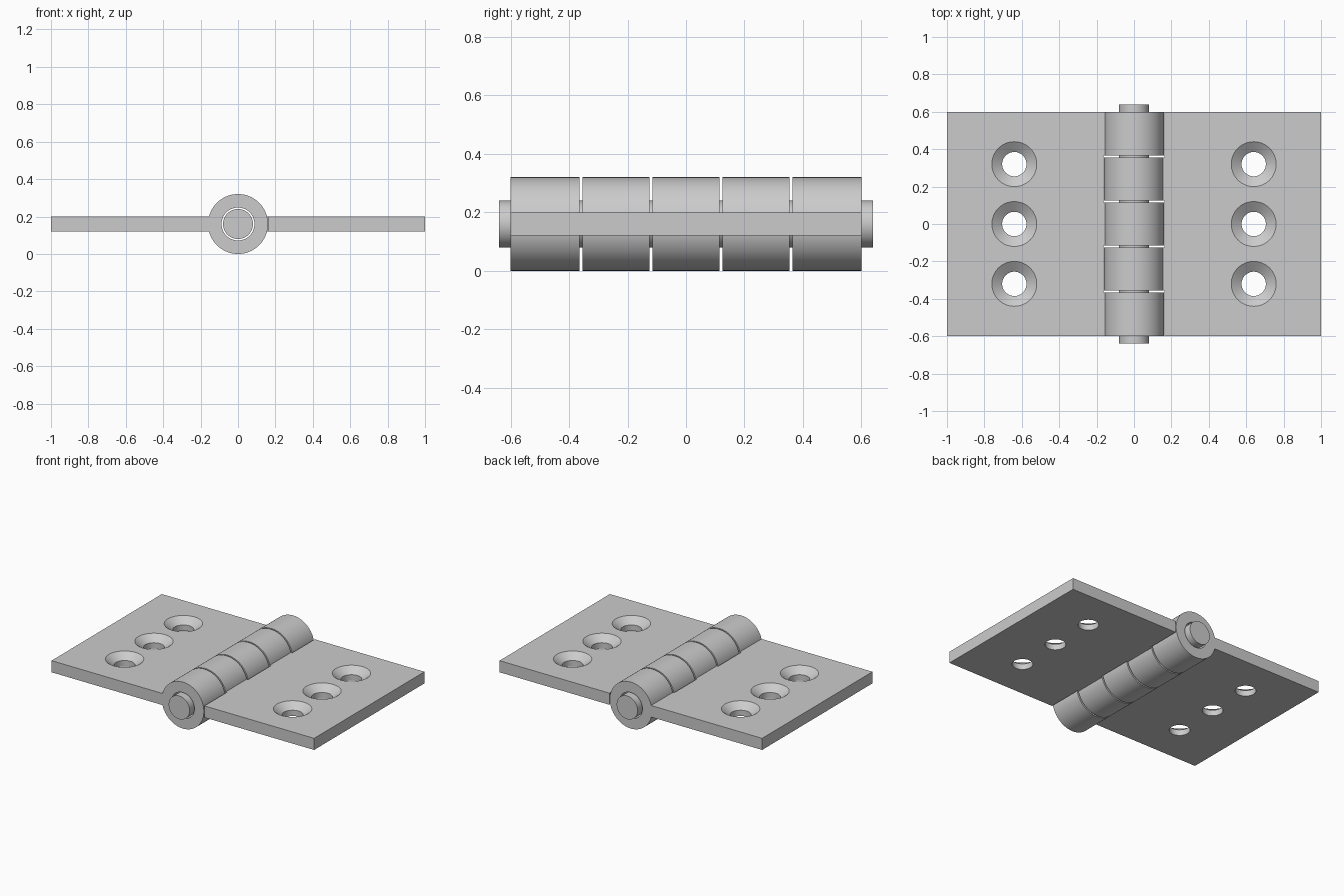
import bpy
import bmesh
import math
from mathutils import Matrix

cube = bpy.data.objects.get("Cube")
if cube:
    bpy.data.objects.remove(cube, do_unlink=True)

AXIS_Z = 0.16        # height of the pin axis
BARREL_R = 0.16
BORE_R = 0.088
PIN_R = 0.08
HALF_LEN = 0.6       # half the hinge length along y
KNUCKLES = 5
GAP = 0.005          # half the gap between knuckles
PLATE_Z = (0.12, 0.20)
SLOT_X = 0.164       # plate edge beside the other leaf's knuckles

steel = bpy.data.materials.new("steel_grey")
steel.use_nodes = True
grey = (0.6, 0.6, 0.6, 1)
steel.diffuse_color = grey
steel.node_tree.nodes["Principled BSDF"].inputs["Base Color"].default_value = grey


def make_object(name, bm):
    bmesh.ops.recalc_face_normals(bm, faces=bm.faces)
    mesh = bpy.data.meshes.new(name)
    bm.to_mesh(mesh)
    bm.free()
    mesh.materials.append(steel)
    obj = bpy.data.objects.new(name, mesh)
    bpy.context.scene.collection.objects.link(obj)
    return obj


def add_rod(bm, radius, y0, y1):
    """Cylinder along y on the pin axis."""
    place = (Matrix.Translation((0, (y0 + y1) / 2, AXIS_Z))
             @ Matrix.Rotation(math.pi / 2, 4, 'X'))
    bmesh.ops.create_cone(bm, cap_ends=True, segments=96, radius1=radius,
                          radius2=radius, depth=y1 - y0, matrix=place)


def add_lathe(bm, x, y, profile, segments=64):
    """Closed solid turned about a vertical line from (radius, z) pairs."""
    rings = []
    for r, z in profile:
        angles = [math.tau * i / segments for i in range(segments)]
        rings.append([bm.verts.new((x + r * math.cos(a), y + r * math.sin(a), z))
                      for a in angles])
    for low, high in zip(rings, rings[1:]):
        for i in range(segments):
            j = (i + 1) % segments
            bm.faces.new((low[i], low[j], high[j], high[i]))
    bm.faces.new(rings[0])
    bm.faces.new(rings[-1])


def smooth(obj):
    bpy.ops.object.select_all(action='DESELECT')
    bpy.context.view_layer.objects.active = obj
    obj.select_set(True)
    bpy.ops.object.shade_smooth_by_angle(angle=math.radians(30))


def combine(obj, other, operation):
    """Apply a boolean and discard the helper."""
    other.hide_render = True
    mod = obj.modifiers.new(operation, 'BOOLEAN')
    mod.operation = operation
    mod.solver = 'EXACT'
    mod.object = other
    bpy.ops.object.select_all(action='DESELECT')
    bpy.context.view_layer.objects.active = obj
    obj.select_set(True)
    bpy.ops.object.modifier_apply(modifier=mod.name)
    bpy.data.objects.remove(other, do_unlink=True)


def knuckle_span(i):
    pitch = 2 * HALF_LEN / KNUCKLES
    y0 = -HALF_LEN + i * pitch
    return (y0 + (GAP if i > 0 else 0),
            y0 + pitch - (GAP if i < KNUCKLES - 1 else 0))


def make_leaf(name, side, own):
    # Comb-shaped plate with a tab reaching into each knuckle
    outline = [(1, -HALF_LEN), (1, HALF_LEN)]
    if KNUCKLES - 1 not in own:
        outline.append((SLOT_X, HALF_LEN))
    for i in reversed(own):
        y0, y1 = knuckle_span(i)
        outline += [(SLOT_X, y1), (0.12, y1), (0.12, y0), (SLOT_X, y0)]
    if 0 not in own:
        outline.append((SLOT_X, -HALF_LEN))
    bm = bmesh.new()
    base = bm.faces.new([bm.verts.new((side * x, y, PLATE_Z[0])) for x, y in outline])
    top = bmesh.ops.extrude_face_region(bm, geom=[base])
    verts = [g for g in top["geom"] if isinstance(g, bmesh.types.BMVert)]
    bmesh.ops.translate(bm, verts=verts, vec=(0, 0, PLATE_Z[1] - PLATE_Z[0]))
    leaf = make_object(name, bm)

    # Knuckles
    bm = bmesh.new()
    for i in own:
        add_rod(bm, BARREL_R, *knuckle_span(i))
    combine(leaf, make_object("knuckles", bm), 'UNION')

    # Pin bore
    bm = bmesh.new()
    add_rod(bm, BORE_R, -0.7, 0.7)
    combine(leaf, make_object("bore_cutter", bm), 'DIFFERENCE')

    # Countersunk screw holes
    bm = bmesh.new()
    for y in (-0.32, 0, 0.32):
        add_lathe(bm, side * 0.64, y,
                  [(0.065, 0.08), (0.065, 0.16), (0.12, 0.20), (0.12, 0.24)])
    combine(leaf, make_object("screw_cutter", bm), 'DIFFERENCE')
    smooth(leaf)


make_leaf("right_leaf", -1, [0, 2, 4])
make_leaf("left_leaf", 1, [1, 3])

# Hinge pin
bm = bmesh.new()
add_rod(bm, PIN_R, -0.64, 0.64)
smooth(make_object("hinge_pin", bm))
